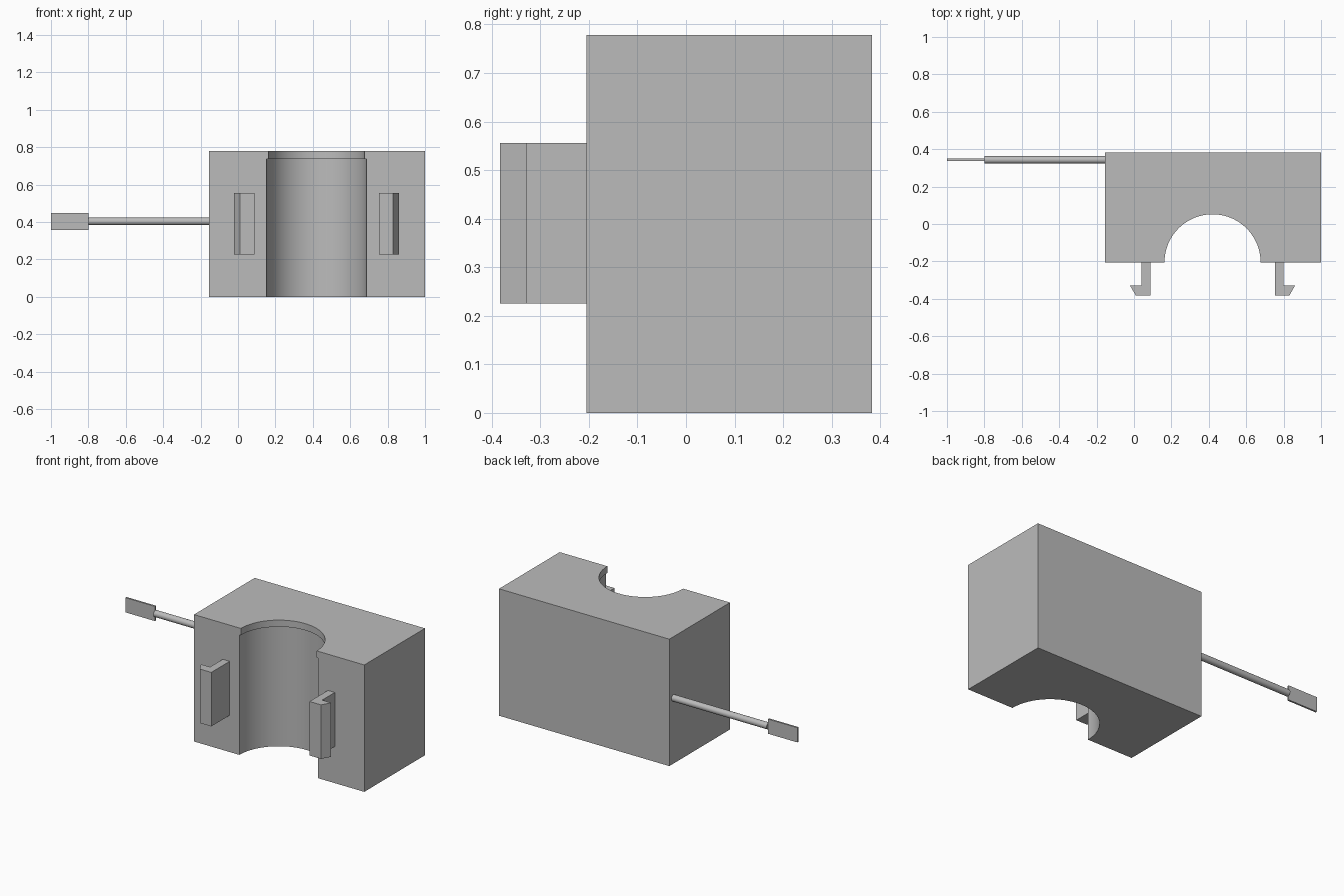
import bpy
import bmesh
from math import pi, radians

cube = bpy.data.objects.get("Cube")
if cube:
    bpy.data.objects.remove(cube, do_unlink=True)

grey = bpy.data.materials.new("plain grey")
grey.use_nodes = True
grey.diffuse_color = (0.5, 0.5, 0.5, 1)
grey.node_tree.nodes["Principled BSDF"].inputs["Base Color"].default_value = grey.diffuse_color

MID_X, FRONT_Y = 0.42, -0.205      # bore axis


def activate(obj):
    bpy.ops.object.select_all(action="DESELECT")
    obj.select_set(True)
    bpy.context.view_layer.objects.active = obj


def finish(obj, name):
    obj.name = obj.data.name = name
    obj.data.materials.clear()
    obj.data.materials.append(grey)
    return obj


def box(name, lo, hi):
    bpy.ops.mesh.primitive_cube_add(size=1, location=[(a + b) / 2 for a, b in zip(lo, hi)])
    obj = bpy.context.object
    obj.scale = [b - a for a, b in zip(lo, hi)]
    bpy.ops.object.transform_apply(location=False, rotation=False, scale=True)
    return finish(obj, name)


def prism(name, outline, z0, z1):
    bm = bmesh.new()
    face = bm.faces.new([bm.verts.new((x, y, z0)) for x, y in outline])
    ext = bmesh.ops.extrude_face_region(bm, geom=[face])
    top = [v for v in ext["geom"] if isinstance(v, bmesh.types.BMVert)]
    bmesh.ops.translate(bm, verts=top, vec=(0, 0, z1 - z0))
    bmesh.ops.recalc_face_normals(bm, faces=bm.faces)
    mesh = bpy.data.meshes.new(name)
    bm.to_mesh(mesh)
    bm.free()
    obj = bpy.data.objects.new(name, mesh)
    bpy.context.collection.objects.link(obj)
    return finish(obj, name)


def bore(body, radius, z0, z1):
    bpy.ops.mesh.primitive_cylinder_add(vertices=96, radius=radius, depth=z1 - z0,
                                        location=(MID_X, FRONT_Y, (z0 + z1) / 2))
    cutter = finish(bpy.context.object, "bore_cutter")
    cutter.hide_render = True
    mod = body.modifiers.new("bore", "BOOLEAN")
    mod.operation, mod.solver, mod.object = "DIFFERENCE", "EXACT", cutter
    activate(body)
    bpy.ops.object.modifier_apply(modifier=mod.name)
    bpy.data.objects.remove(cutter, do_unlink=True)


# Housing with a half-round channel and a narrower lip at the top
housing = box("housing", (-0.155, FRONT_Y, 0), (1, 0.383, 0.778))
bore(housing, 0.257, -0.1, 0.9)
bore(housing, 0.267, -0.1, 0.737)
activate(housing)
bpy.ops.object.shade_smooth_by_angle(angle=radians(30))

# Hooked snap clips, mirrored about the channel
clip = [(0.333, FRONT_Y), (0.333, -0.383), (0.41, -0.383),
        (0.442, -0.328), (0.38, -0.328), (0.38, FRONT_Y)]
for name, side in (("left_clip", 1), ("right_clip", -1)):
    prism(name, [(MID_X + side * x, y) for x, y in clip], 0.225, 0.556)

# Cable and flat terminal
bpy.ops.mesh.primitive_cylinder_add(vertices=32, radius=0.02, depth=0.645,
                                    location=(-0.4775, 0.343, 0.403), rotation=(0, pi / 2, 0))
finish(bpy.context.object, "cable")
bpy.ops.object.shade_smooth_by_angle(angle=radians(30))
box("terminal", (-1, 0.338, 0.358), (-0.8, 0.349, 0.448))
